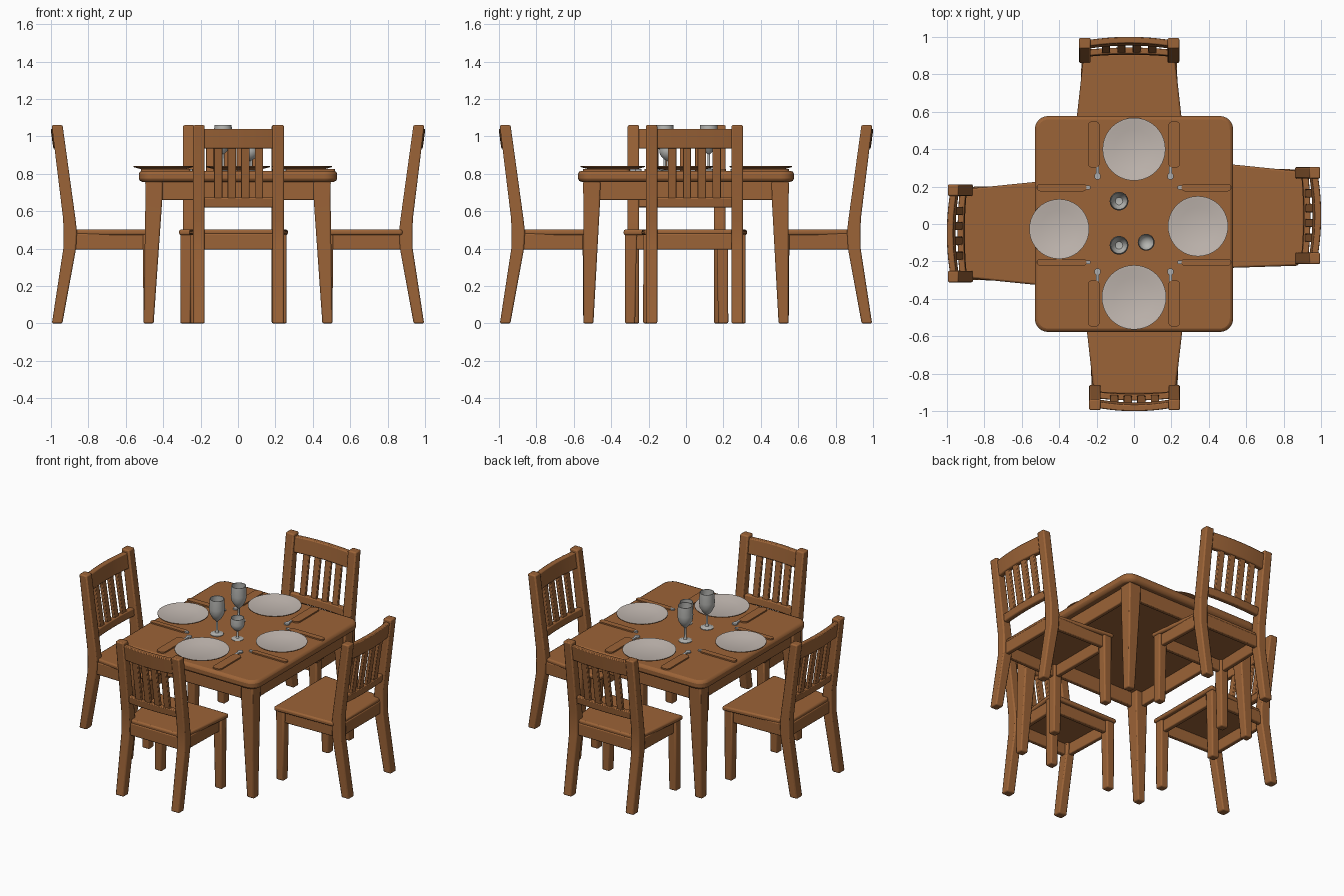
import bpy, bmesh, math
from mathutils import Matrix

if "Cube" in bpy.data.objects:
    bpy.data.objects.remove(bpy.data.objects["Cube"])


def material(name, rgb):
    m = bpy.data.materials.new(name)
    m.diffuse_color = (*rgb, 1)
    m.use_nodes = True
    m.node_tree.nodes["Principled BSDF"].inputs["Base Color"].default_value = m.diffuse_color
    return m


WOOD = material("warm wood", (0.33, 0.125, 0.038))
CHINA = material("pale china", (0.54, 0.48, 0.44))
GLASS = material("grey glass", (0.46, 0.46, 0.44))
STEEL = material("cutlery steel", (0.42, 0.42, 0.42))


def finish(name, bm, mats, bevel=0.0, rot=0.0, segs=2):
    bmesh.ops.recalc_face_normals(bm, faces=bm.faces)
    bm.transform(Matrix.Rotation(rot, 4, 'Z'))
    me = bpy.data.meshes.new(name)
    bm.to_mesh(me)
    bm.free()
    for m in mats:
        me.materials.append(m)
    ob = bpy.data.objects.new(name, me)
    bpy.context.collection.objects.link(ob)
    if bevel:
        b = ob.modifiers.new("soft edges", 'BEVEL')
        b.width, b.segments, b.limit_method = bevel, segs, 'ANGLE'
        b.angle_limit = math.radians(40)
    bpy.ops.object.select_all(action='DESELECT')
    ob.select_set(True)
    bpy.context.view_layer.objects.active = ob
    bpy.ops.object.shade_smooth_by_angle(angle=math.radians(40))
    return ob


def loft(name, rings, mat=WOOD, bevel=0.008, rot=0.0):
    """Skin a solid through rings of points, capped at both ends."""
    bm = bmesh.new()
    vs = [[bm.verts.new(p) for p in r] for r in rings]
    n = len(vs[0])
    for a, b in zip(vs, vs[1:]):
        for i in range(n):
            bm.faces.new((a[i], a[(i + 1) % n], b[(i + 1) % n], b[i]))
    bm.faces.new(vs[0])
    bm.faces.new(vs[-1])
    return finish(name, bm, [mat], bevel, rot)


def post(name, levels, rot=0.0, bevel=0.008):
    """Upright post: levels of (x, y, z, half width, half depth)."""
    return loft(name, [[(x - a, y - b, z), (x + a, y - b, z), (x + a, y + b, z), (x - a, y + b, z)]
                       for x, y, z, a, b in levels], rot=rot, bevel=bevel)


def bar(name, path, thick, z0, z1, rot=0.0, lean=0.0, bevel=0.006):
    """Rail along a horizontal path; lean moves its top edge in y."""
    (ax, ay), (bx, by) = path[0], path[-1]
    d = math.hypot(bx - ax, by - ay)
    nx, ny = -(by - ay) / d * thick / 2, (bx - ax) / d * thick / 2
    return loft(name, [[(x - nx, y - ny, z0), (x + nx, y + ny, z0),
                        (x + nx, y + ny + lean, z1), (x - nx, y - ny + lean, z1)]
                       for x, y in path], rot=rot, bevel=bevel)


def rounded(x0, x1, y0, y1, r, z, k=6):
    pts = []
    for i, (cx, cy) in enumerate([(x1 - r, y1 - r), (x0 + r, y1 - r), (x0 + r, y0 + r), (x1 - r, y0 + r)]):
        for j in range(k + 1):
            t = math.pi / 2 * (i + j / k)
            pts.append((cx + r * math.cos(t), cy + r * math.sin(t), z))
    return pts


def lathe(name, profile, x, y, mats, segs=40):
    bm = bmesh.new()
    vs = [bm.verts.new((r, 0, z)) for r, z in profile]
    es = [bm.edges.new(e) for e in zip(vs, vs[1:])]
    bmesh.ops.spin(bm, geom=vs + es, axis=(0, 0, 1), cent=(0, 0, 0), angle=2 * math.pi, steps=segs)
    bmesh.ops.remove_doubles(bm, verts=bm.verts, dist=1e-5)
    bmesh.ops.recalc_face_normals(bm, faces=bm.faces)
    if len(mats) > 1:
        for f in bm.faces:
            f.material_index = 0 if f.normal.z > 0.3 else 1
    bmesh.ops.translate(bm, verts=bm.verts, vec=(x, y, 0))
    return finish(name, bm, mats)


# --- table ---
TX, TY = 0.53, 0.577
loft("table_top", [rounded(-TX, TX, -TY, TY, 0.07, z) for z in (0.757, 0.816)], bevel=0.018)
for sx in (-1, 1):
    for sy in (-1, 1):
        post("table_leg", [(sx * 0.478, sy * 0.522, 0, 0.027, 0.027),
                           (sx * 0.45, sy * 0.504, 0.66, 0.045, 0.045),
                           (sx * 0.45, sy * 0.504, 0.76, 0.046, 0.046)])
    bar("table_side_apron", [(sx * 0.465, -0.5), (sx * 0.465, 0.5)], 0.03, 0.66, 0.765)
    bar("table_end_apron", [(-0.44, sx * 0.52), (0.44, sx * 0.52)], 0.03, 0.66, 0.765)


# --- chairs, modelled with the back towards -y and then turned ---
def back_y(z):
    return -0.9 - 0.067 * (z - 0.55) / 0.51


def bowed(half, c, z, bow, n=10):
    return [(c + half * t, back_y(z) - bow * (1 - t * t)) for t in [i / n * 2 - 1 for i in range(n + 1)]]


def chair(rot, c, hw, front, skew=0.0):
    px = hw - 0.031
    fx = hw - 0.018
    for s in (-1, 1):
        post("chair_back_post", [(c + s * px, y, z, 0.031, d) for y, z, d in (
            (-0.967, 0, 0.028), (-0.9, 0.4, 0.034), (-0.897, 0.49, 0.036),
            (-0.902, 0.56, 0.033), (-0.967, 1.06, 0.029))], rot)
        post("chair_front_leg", [(c + s * (fx + 0.005), front, 0, 0.027, 0.027),
                                 (c + s * fx, front, 0.48, 0.031, 0.031)], rot)
        bar("chair_side_apron", [(c + s * (px + 0.002), -0.9), (c + s * fx, front)], 0.03, 0.395, 0.48, rot)
    for y, w in ((-0.9, px), (front, fx)):
        bar("chair_cross_apron", [(c - w, y), (c + w, y)], 0.03, 0.395, 0.48, rot)
    # seat, wider at the front
    f, b = hw + 0.022, hw - 0.022
    loft("seat", [[(c - f, front + 0.04, z), (c + f, front + 0.04, z), (c + b, -0.875, z),
                   (c + b - 0.04, -0.91, z), (c - b + 0.04, -0.91, z), (c - b - skew, -0.875, z)]
                  for z in (0.472, 0.502)], rot=rot, bevel=0.01)
    # back rails and slats
    bar("top_rail", bowed(px, c, 0.935, 0.02), 0.034, 0.935, 1.04, rot, -0.014)
    bar("lower_rail", bowed(px, c, 0.62, 0.012), 0.034, 0.62, 0.672, rot, -0.006)
    gap = (px - 0.031) * 2 / 5
    for i in range(4):
        x = (i - 1.5) * gap
        k = 1 - (x / px) ** 2
        post("back_slat", [(c + x, back_y(0.65) - 0.012 * k, 0.65, 0.022, 0.011),
                           (c + x, back_y(0.95) - 0.02 * k, 0.95, 0.022, 0.011)], rot, 0.004)


chair(0, 0.003, 0.243, -0.522)
chair(math.pi / 2, 0.045, 0.26, -0.478, 0.03)
chair(math.pi, 0.026, 0.268, -0.522)
chair(-math.pi / 2, 0.05, 0.262, -0.478)

# --- plates: pale on top, wood-coloured beneath ---
for x, y, r in ((0, -0.392, 0.172), (0, 0.4, 0.168), (-0.4, -0.027, 0.16), (0.342, -0.012, 0.161)):
    lathe("plate", [(0, 0.818), (r * 0.6, 0.818), (r, 0.836), (r, 0.841),
                    (r * 0.92, 0.84), (r * 0.62, 0.827), (0, 0.825)], x, y, [CHINA, WOOD])

# --- drinking glasses, two tall and one short ---
GOBLET = [(0, 0), (0.042, 0), (0.042, 0.005), (0.012, 0.013), (0.007, 0.03), (0.007, 0.09),
          (0.028, 0.112), (0.046, 0.145), (0.05, 0.18), (0.046, 0.245), (0.042, 0.245),
          (0.045, 0.18), (0.04, 0.148), (0.02, 0.122), (0, 0.118)]
for name, x, y, h, w in (("tall_glass", -0.08, 0.122, 1, 1), ("tall_glass", -0.08, -0.114, 1, 1),
                         ("short_glass", 0.065, -0.098, 0.6, 0.9)):
    lathe(name, [(r * w, 0.815 + z * h) for r, z in GOBLET], x, y, [GLASS], 32)


# --- cutlery: wooden handles with steel ends ---
def strip(name, x0, x1, y0, y1, mat):
    r = min(x1 - x0, y1 - y0) * 0.4
    loft(name, [rounded(x0, x1, y0, y1, r, z, 4) for z in (0.814, 0.825)], mat, 0.0)


for s in (-1, 1):
    for t in (-1, 1):
        a, b = sorted((t * 0.3, t * 0.55))
        strip("cutlery_handle", s * 0.215 - 0.032, s * 0.215 + 0.032, a, b, WOOD)
        a, b = sorted((t * 0.25, t * 0.31))
        strip("cutlery_neck", s * 0.195 - 0.008, s * 0.195 + 0.008, a, b, STEEL)
        a, b = sorted((t * 0.238, t * 0.272))
        strip("cutlery_head", s * 0.195 - 0.017, s * 0.195 + 0.017, a, b, STEEL)
    for y, w in ((0.195, 0.02), (-0.205, 0.018)):
        a, b = sorted((s * 0.255, s * 0.518))
        strip("side_handle", a, b, y - w, y + w, WOOD)
        a, b = sorted((s * 0.232, s * 0.262))
        strip("side_cutlery_end", a, b, y - 0.01, y + 0.01, STEEL)
